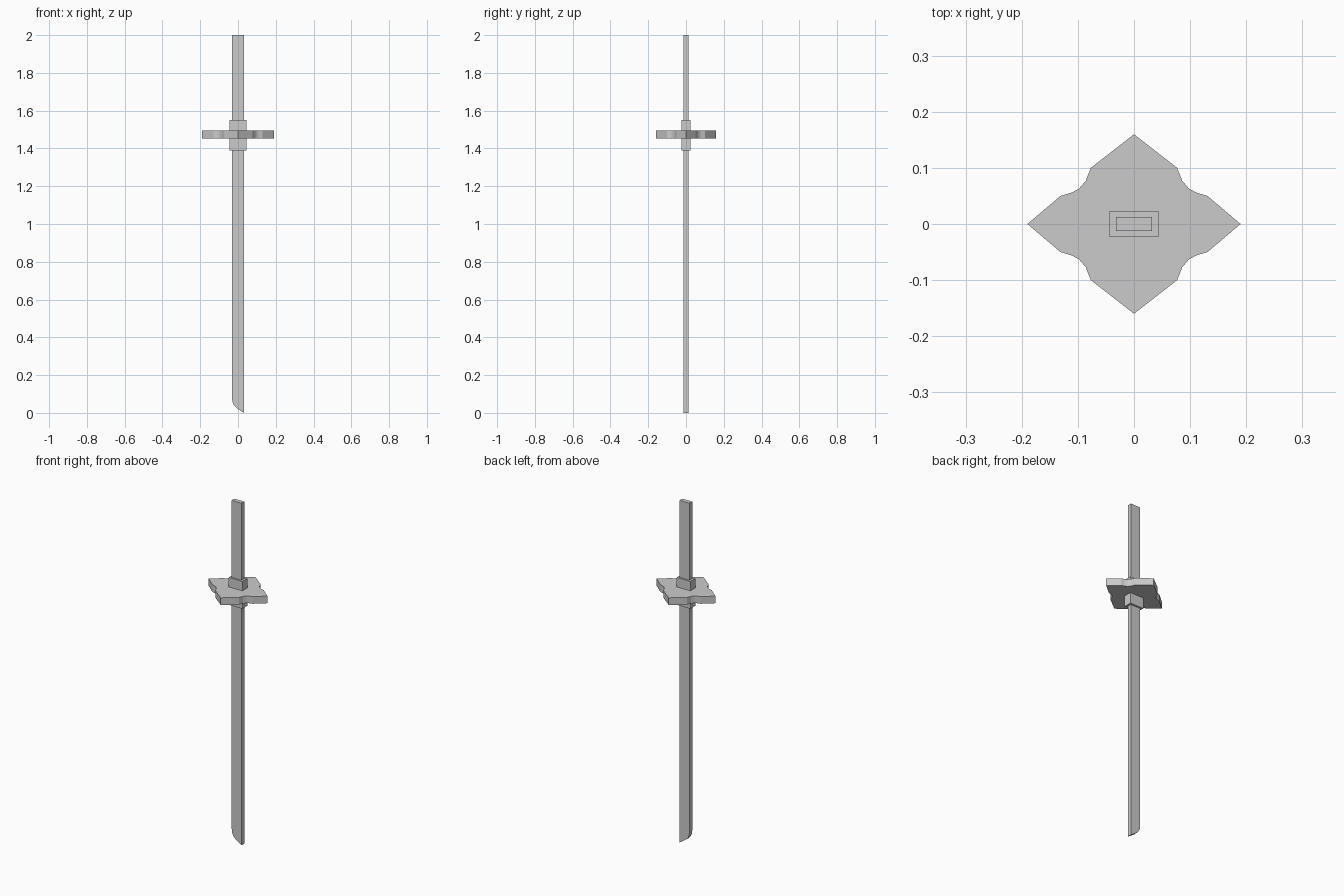
import bpy, bmesh
from mathutils import Vector

if "Cube" in bpy.data.objects:
    bpy.data.objects.remove(bpy.data.objects["Cube"])


def prism(name, profile, to_start, extrude):
    """Extrude a closed 2D profile, placed by to_start, along a vector."""
    bm = bmesh.new()
    face = bm.faces.new([bm.verts.new(to_start(a, b)) for a, b in profile])
    res = bmesh.ops.extrude_face_region(bm, geom=[face])
    verts = [g for g in res["geom"] if isinstance(g, bmesh.types.BMVert)]
    bmesh.ops.translate(bm, verts=verts, vec=Vector(extrude))
    bmesh.ops.recalc_face_normals(bm, faces=bm.faces)
    mesh = bpy.data.meshes.new(name)
    bm.to_mesh(mesh)
    bm.free()
    obj = bpy.data.objects.new(name, mesh)
    bpy.context.collection.objects.link(obj)
    return obj


def box(name, hx, hy, z0, z1):
    rect = [(-hx, -hy), (hx, -hy), (hx, hy), (-hx, hy)]
    return prism(name, rect, lambda x, y: (x, y, z0), (0, 0, z1 - z0))


W, T = 0.032, 0.0125  # half width and half thickness of blade and grip

# Blade, with a curved slanted tip at the bottom
blade_outline = [(W, 1.45), (-W, 1.45), (-W, 0.08), (-0.029, 0.058),
                 (-0.022, 0.041), (-0.010, 0.028), (0.008, 0.015), (W, 0.0)]
prism("blade", blade_outline, lambda x, z: (x, -T, z), (0, 2 * T, 0))

# Grip
box("grip", W, T, 1.45, 2.0)

# Collar around the blade and grip, through the guard
box("collar", 0.044, 0.023, 1.39, 1.55)

# Four-pointed guard: one quarter outline mirrored around
quarter = [(0.19, 0.0), (0.131, 0.05), (0.111, 0.056), (0.098, 0.063),
           (0.086, 0.077), (0.077, 0.10), (0.0, 0.16)]
half = quarter + [(-x, y) for x, y in reversed(quarter[:-1])]
outline = half + [(x, -y) for x, y in reversed(half[1:-1])]
prism("guard", outline, lambda x, y: (x, y, 1.453), (0, 0, 0.042))
